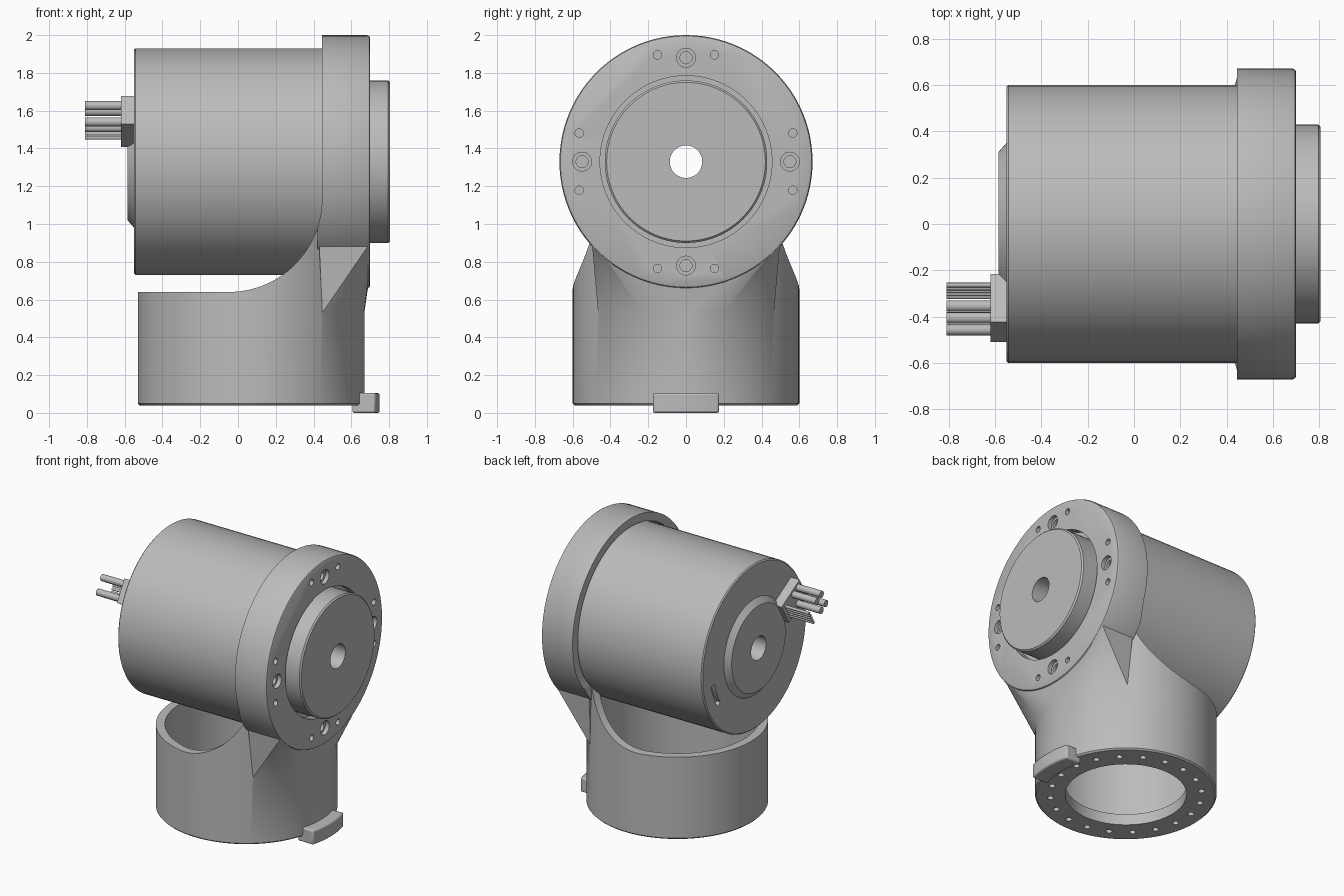
import bpy, bmesh
from math import sin, cos, pi, radians, sqrt

if "Cube" in bpy.data.objects:
    bpy.data.objects.remove(bpy.data.objects["Cube"], do_unlink=True)

grey = bpy.data.materials.new("plain grey")
grey.use_nodes = True
grey.diffuse_color = (0.5, 0.5, 0.5, 1)
grey.node_tree.nodes["Principled BSDF"].inputs["Base Color"].default_value = (0.5, 0.5, 0.5, 1)

AXIS_Z = 1.33    # height of the horizontal motor axis
TUBE_X = 0.07    # x of the vertical tube axis
PLACE = {"x": lambda a, b, h: (h, a, b),
         "y": lambda a, b, h: (a, h, b),
         "z": lambda a, b, h: (a, b, h)}


def finish(name, bm):
    bmesh.ops.recalc_face_normals(bm, faces=bm.faces)
    mesh = bpy.data.meshes.new(name)
    bm.to_mesh(mesh)
    bm.free()
    mesh.materials.append(grey)
    ob = bpy.data.objects.new(name, mesh)
    bpy.context.collection.objects.link(ob)
    return ob


def add_lathe(bm, profile, axis, centre, n=96, hollow=False):
    """Revolve (radius, height) points; hollow closes the profile on itself."""
    rings = []
    for r, h in profile:
        rings.append([bm.verts.new(PLACE[axis](centre[0] + r * cos(2 * pi * i / n),
                                               centre[1] + r * sin(2 * pi * i / n), h))
                      for i in range(n)])
    pairs = list(zip(rings, rings[1:]))
    if hollow:
        pairs.append((rings[-1], rings[0]))
    else:
        bm.faces.new(rings[0])
        bm.faces.new(rings[-1])
    for a, b in pairs:
        for i in range(n):
            j = (i + 1) % n
            bm.faces.new((a[i], a[j], b[j], b[i]))


def lathe(name, profile, axis, centre, **kw):
    bm = bmesh.new()
    add_lathe(bm, profile, axis, centre, **kw)
    return finish(name, bm)


def drills(name, spots, radius, lo, hi, axis):
    bm = bmesh.new()
    for spot in spots:
        add_lathe(bm, [(radius, lo), (radius, hi)], axis, spot, n=24)
    return finish(name, bm)


def prism(name, outline, axis, lo, hi):
    bm = bmesh.new()
    a, b = ([bm.verts.new(PLACE[axis](p, q, h)) for p, q in outline] for h in (lo, hi))
    bm.faces.new(a)
    bm.faces.new(b)
    for i in range(len(a)):
        j = (i + 1) % len(a)
        bm.faces.new((a[i], a[j], b[j], b[i]))
    return finish(name, bm)


def arc(cx, cy, r, start, end, n=16):
    steps = [radians(start + (end - start) * i / n) for i in range(n + 1)]
    return [(cx + r * cos(t), cy + r * sin(t)) for t in steps]


def boolean(ob, tool, operation="DIFFERENCE"):
    tool.hide_render = True
    mod = ob.modifiers.new("bool", "BOOLEAN")
    mod.operation, mod.object, mod.solver = operation, tool, "EXACT"
    bpy.context.view_layer.objects.active = ob
    bpy.ops.object.modifier_apply(modifier=mod.name)
    bpy.data.objects.remove(tool, do_unlink=True)


def bevel(ob, width):
    mod = ob.modifiers.new("bevel", "BEVEL")
    mod.width, mod.segments = width, 2
    return ob


MOTOR = (0, AXIS_Z)
TUBE = (TUBE_X, 0)

# Housing: upright tube joined to the motor collar
housing = lathe("housing", [(0.59, 0.04), (0.6, 0.05), (0.6, 1.1)], "z", TUBE)
collar = lathe("collar", [(0.67, 0.42), (0.67, 0.685), (0.665, 0.695), (0.655, 0.7)], "x", MOTOR)
boolean(housing, collar, "UNION")

# Neck blending the tube into the collar
bm = bmesh.new()
for x, y in arc(TUBE_X, 0, 0.599, -51, 51, 32):
    bm.verts.new((x, y, 0.53))
for y, z in arc(0, AXIS_Z, 0.668, 222, 318, 32):
    for x in (0.43, 0.688):
        bm.verts.new((x, y, z))
hull = bmesh.ops.convex_hull(bm, input=bm.verts)
bmesh.ops.delete(bm, geom=hull["geom_interior"], context="VERTS")
boolean(housing, finish("neck", bm), "UNION")

# Swept opening between tube rim and collar
sweep = [(-1, 0.64)] + arc(-0.05, 1.135, 0.495, 270, 360, 32) + [(0.445, 2.3), (-1, 2.3)]
boolean(housing, prism("sweep_cutter", sweep, "y", -1, 1))

# Inner cavities: motor seat, output opening, tube bore, base opening
boolean(housing, lathe("seat_cutter", [(0.61, -0.7), (0.61, 0.64)], "x", MOTOR))
boolean(housing, lathe("front_cutter", [(0.455, 0.5), (0.455, 0.9)], "x", MOTOR))
boolean(housing, lathe("bore_cutter", [(0.54, 0.12), (0.54, 0.95)], "z", TUBE))
boolean(housing, lathe("base_cutter", [(0.4, -0.1), (0.4, 0.3)], "z", TUBE))

# Collar counterbores, small collar holes and base holes
quarters = arc(0, AXIS_Z, 0.55, 0, 270, 3)
small = [arc(0, AXIS_Z, 0.585, a, a, 1)[0] for q in range(0, 360, 90) for a in (q - 15, q + 15)]
boolean(housing, drills("counterbores", quarters, 0.05, 0.67, 0.8, "x"))
boolean(housing, drills("screw_holes", quarters, 0.032, 0.65, 0.8, "x"))
boolean(housing, drills("pin_holes", small, 0.022, 0.655, 0.8, "x"))
boolean(housing, drills("base_holes", arc(TUBE_X, 0, 0.5, 9, 351, 19), 0.021, -0.1, 0.1, "z"))

# Locating tab at the foot of the tube
tab_outline = arc(TUBE_X, 0, 0.68, -15, 15) + arc(TUBE_X, 0, 0.56, 18, -18)
tab = bevel(prism("locating_tab", tab_outline, "z", 0, 0.105), 0.01)

# Motor can with rear boss and through hole
motor = lathe("motor", [(0.086, -0.585), (0.31, -0.585), (0.35, -0.55), (0.592, -0.55),
                        (0.6, -0.542), (0.6, 0.62), (0.086, 0.62)], "x", MOTOR, hollow=True)
slot = arc(0, AXIS_Z, 0.505, -33, -12) + arc(0, AXIS_Z, 0.465, -12, -33)
boolean(motor, prism("slot_cutter", slot, "x", -0.7, -0.52))

# Output disc
disc = lathe("output_disc", [(0.086, 0.6), (0.43, 0.6), (0.43, 0.795), (0.42, 0.805),
                             (0.086, 0.805)], "x", MOTOR, hollow=True)

# Cable connector, set radially on the rear face
RADIAL, TANGENT = (-0.862, 0.507), (0.507, 0.862)


def on_rear(r, t):
    return (r * RADIAL[0] + t * TANGENT[0], AXIS_Z + r * RADIAL[1] + t * TANGENT[1])


corners = [on_rear(r, t) for r, t in ((0.3, -0.085), (0.54, -0.085), (0.54, 0.085), (0.3, 0.085))]
connector = prism("connector", corners, "x", -0.62, -0.545)

# Thick power wires and thin signal wires
power = drills("power_wires", [on_rear(r, t) for r in (0.44, 0.5) for t in (-0.05, 0.05)],
               0.024, -0.81, -0.6, "x")
signal = drills("signal_wires", [on_rear(0.335, -0.05 + 0.025 * i) for i in range(5)],
                0.01, -0.81, -0.6, "x")

# Smooth shading with sharp edges kept
for ob in (housing, tab, motor, disc, connector, power, signal):
    bpy.ops.object.select_all(action="DESELECT")
    ob.select_set(True)
    bpy.context.view_layer.objects.active = ob
    bpy.ops.object.shade_smooth_by_angle(angle=radians(30))
